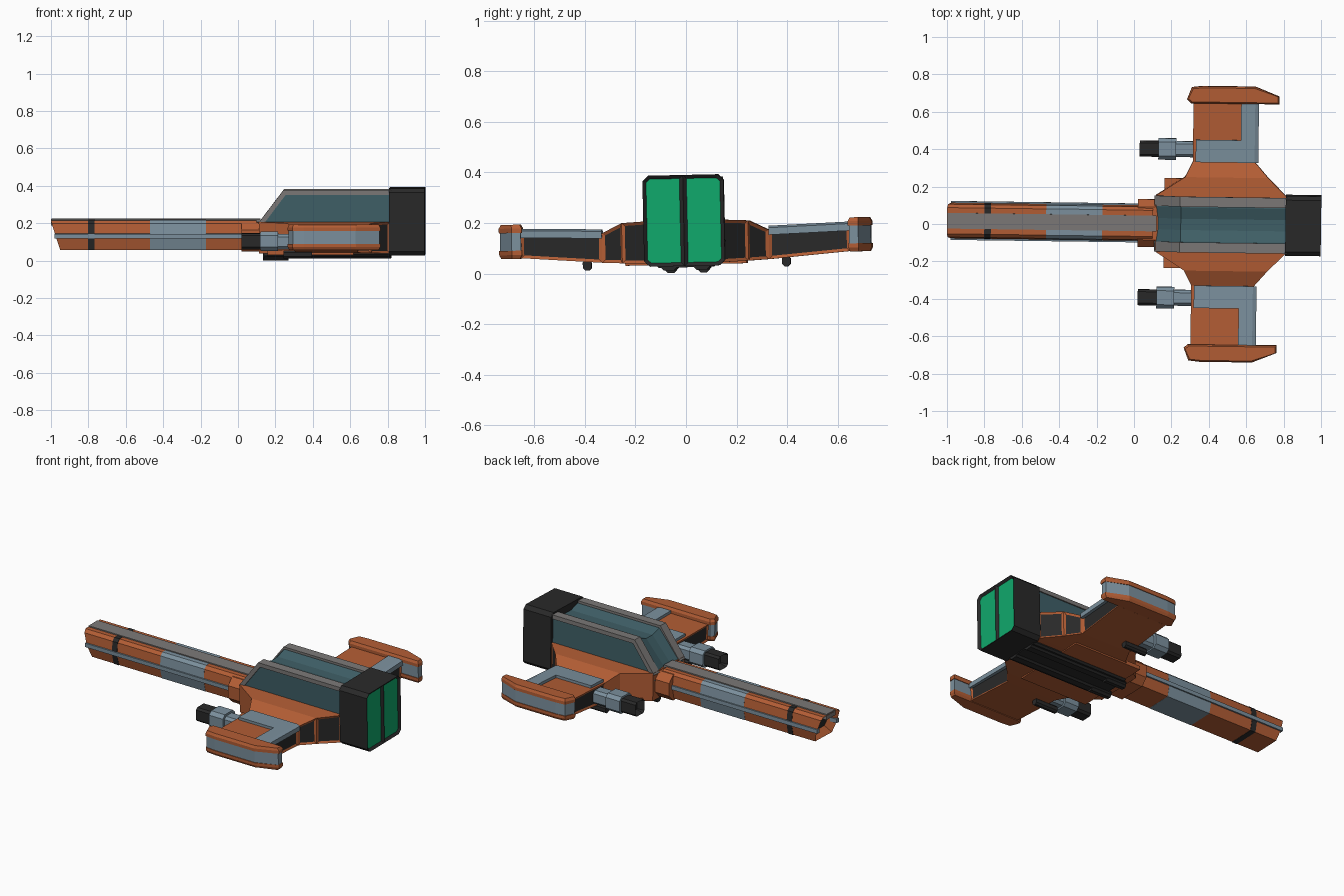
import bpy, bmesh
from mathutils import Matrix, Vector

if "Cube" in bpy.data.objects:
    bpy.data.objects.remove(bpy.data.objects["Cube"])

# The whole ship sits with a very slight yaw and roll
POSE = Matrix.Translation((0, 0.009, 0)) @ Matrix.Rotation(-0.0135, 4, 'Z') @ Matrix.Rotation(0.022, 4, 'X')

COLOURS = {"orange": (0.45, 0.11, 0.035), "steel": (0.20, 0.28, 0.34), "teal": (0.05, 0.115, 0.135),
           "black": (0.022, 0.022, 0.022), "green": (0.005, 0.40, 0.15), "rail": (0.20, 0.19, 0.185)}
MATS = {}
for key, c in COLOURS.items():
    MATS[key] = bpy.data.materials.new(key)
    MATS[key].diffuse_color = (*c, 1)


def loft(name, rings, colour, side=1, pick=None, inner="black", rim=0.012, depth=-0.006):
    """Skin a list of rings; faces chosen by pick(normal, centre) are inset and recoloured."""
    bm = bmesh.new()
    vs = [[bm.verts.new((x, y * side, z)) for x, y, z in r] for r in rings]
    n = len(vs[0])
    for a, b in zip(vs, vs[1:]):
        for j in range(n):
            k = (j + 1) % n
            bm.faces.new((a[j], a[k], b[k], b[j]))
    bm.faces.new(vs[0])
    bm.faces.new(vs[-1])
    bmesh.ops.recalc_face_normals(bm, faces=bm.faces)
    bm.normal_update()
    if pick:
        chosen = [f for f in bm.faces if pick(f.normal, f.calc_center_median())]
        bmesh.ops.inset_individual(bm, faces=chosen, thickness=rim, depth=depth, use_even_offset=True)
        for f in chosen:
            f.material_index = 1
    bm.transform(POSE)
    me = bpy.data.meshes.new(name)
    bm.to_mesh(me)
    bm.free()
    me.materials.append(MATS[colour])
    me.materials.append(MATS[inner])
    ob = bpy.data.objects.new(name, me)
    bpy.context.collection.objects.link(ob)
    return ob


def box(name, x, y, z, colour, side=1, chamfer=0.0, **kw):
    """Block along x, optionally with chamfered long edges."""
    (y0, y1), (z0, z1), c = y, z, chamfer
    if c:
        sec = [(y0 + c, z0), (y1 - c, z0), (y1, z0 + c), (y1, z1 - c),
               (y1 - c, z1), (y0 + c, z1), (y0, z1 - c), (y0, z0 + c)]
    else:
        sec = [(y0, z0), (y1, z0), (y1, z1), (y0, z1)]
    return loft(name, [[(px, a, b) for a, b in sec] for px in x], colour, side, **kw)


# Long nose boom, in coloured segments
HALF = [(0.08, 0.06), (0.097, 0.13), (0.088, 0.20), (0.07, 0.217)]
SEC = HALF + [(-y, z) for y, z in reversed(HALF)]


def boom(name, x0, x1, colour, s=1.0, slant=0.0, **kw):
    first = [(x0 + slant * (0.217 - z) / 0.157, y * s, 0.138 + (z - 0.138) * s) for y, z in SEC]
    last = [(x1, y * s, 0.138 + (z - 0.138) * s) for y, z in SEC]
    loft(name, [first, last], colour, **kw)


boom("nose_tip", -1.0, -0.80, "orange", slant=0.05,
     pick=lambda n, c: n.x < -0.8, rim=0.02, depth=-0.05)
boom("nose_band", -0.80, -0.765, "black", s=1.02)
boom("boom_front", -0.765, -0.47, "orange")
boom("boom_panel", -0.47, -0.17, "steel", s=1.01)
boom("boom_rear", -0.17, 0.10, "orange")
box("boom_top_stripe", (-0.998, 0.12), (-0.042, 0.042), (0.19, 0.224), "rail")
for s in (1, -1):
    box("boom_side_stripe", (-0.98, 0.05), (0.08, 0.104), (0.122, 0.146), "steel", s)
box("boom_collar", (0.02, 0.14), (-0.128, 0.128), (0.05, 0.207), "orange", chamfer=0.04)

# Body and wings: one loft across the span, with dark recessed edges
STATIONS = [(0.65, 0.31, 0.65, 0.075, 0.175), (0.33, 0.31, 0.645, 0.05, 0.166),
            (0.25, 0.27, 0.715, 0.046, 0.205), (0.15, 0.115, 0.815, 0.042, 0.21)]
span = [(-y, *r) for y, *r in STATIONS] + [(y, *r) for y, *r in reversed(STATIONS)]
loft("body_and_wings",
     [[(a, y, lo), (b, y, lo), (b, y, hi), (a, y, hi)] for y, a, b, lo, hi in span], "orange",
     pick=lambda n, c: abs(c.y) > 0.16 and (n.x > 0.4 or (n.x < -0.9 and abs(c.y) > 0.4)))
box("belly_plate", (0.16, 0.62), (-0.24, 0.24), (0.036, 0.06), "orange")

# Cabin with a shallow valley between two roof rails
loft("cabin", [[(x, -0.142, 0.16), (x, -0.142, h), (x, -0.09, h), (x, -0.03, h - d), (x, 0.03, h - d),
                (x, 0.09, h), (x, 0.142, h), (x, 0.142, 0.16)]
               for x, h, d in ((0.115, 0.205, 0.01), (0.25, 0.366, 0.02), (0.82, 0.366, 0.02))], "teal")
RAIL = [(0.108, 0.20), (0.245, 0.38), (0.82, 0.38), (0.82, 0.355), (0.257, 0.355), (0.14, 0.20)]
for s in (1, -1):
    loft("roof_rail", [[(x, y, z) for x, z in RAIL] for y in (0.095, 0.149)], "rail", s)

# Tip outline seen from above
TIP = [(0.275, 0.665), (0.30, 0.73), (0.36, 0.737), (0.64, 0.737), (0.77, 0.685), (0.77, 0.645), (0.295, 0.645)]


def tip_ring(z, inset):
    cx, cy = 0.52, 0.69
    return [(cx + (x - cx) * (1 - inset / 0.25), cy + (y - cy) * (1 - inset / 0.046), z) for x, y in TIP]


for s in (1, -1):
    # Engine half with a recessed glowing panel
    c = 0.022
    sec = [(0, 0.03), (0.16 - c, 0.03), (0.16, 0.03 + c), (0.16, 0.39 - c), (0.16 - c, 0.39), (0, 0.39)]
    loft("engine_half", [[(x, y, z) for y, z in sec] for x in (0.81, 1.0)], "black", s,
         pick=lambda n, c: n.x > 0.9, inner="green", rim=0.014, depth=-0.012)

    # L-shaped wing panel
    for y0, y1, x0, x1 in ((0.33, 0.45, 0.325, 0.66), (0.45, 0.65, 0.565, 0.66)):
        rings = []
        for y in (y0, y1):
            t = 0.166 + (y - 0.33) * 0.03
            rings.append([(x0, y, t - 0.02), (x1, y, t - 0.02), (x1, y, t + 0.008),
                          (x1 - 0.02, y, t + 0.016), (x0, y, t + 0.016)])
        loft("wing_panel", rings, "steel", s)

    # Wing tip: orange caps around a steel band
    loft("wing_tip_top", [tip_ring(0.175, 0), tip_ring(0.193, 0), tip_ring(0.208, 0.008)], "orange", s)
    loft("wing_tip_band", [tip_ring(0.10, 0.004), tip_ring(0.18, 0.004)], "steel", s)
    loft("wing_tip_bottom", [tip_ring(0.073, 0.008), tip_ring(0.088, 0), tip_ring(0.105, 0)], "orange", s)

    # Wing gun
    box("gun_mount", (0.21, 0.33), (0.355, 0.44), (0.07, 0.152), "steel", s, chamfer=0.015)
    box("gun_block", (0.125, 0.22), (0.34, 0.455), (0.062, 0.165), "steel", s, chamfer=0.02)
    box("gun_barrel", (0.025, 0.13), (0.355, 0.44), (0.07, 0.155), "black", s, chamfer=0.012,
        pick=lambda n, c: n.x < -0.9, rim=0.015, depth=-0.04)
    box("under_wing_rod", (0.25, 0.40), (0.377, 0.411), (0.02, 0.062), "black", s, chamfer=0.01)

    # Belly rails
    box("belly_rail", (0.14, 0.82), (0.035, 0.095), (0.014, 0.04), "black", s, chamfer=0.01)
    box("belly_muzzle", (0.135, 0.27), (0.042, 0.088), (0.003, 0.05), "black", s, chamfer=0.012)

box("belly_keel", (0.16, 0.82), (-0.115, 0.115), (0.025, 0.06), "black", chamfer=0.01)

for m in bpy.data.materials:
    if m.users and not m.is_grease_pencil:
        m.use_nodes = True
        m.node_tree.nodes["Principled BSDF"].inputs["Base Color"].default_value = m.diffuse_color
